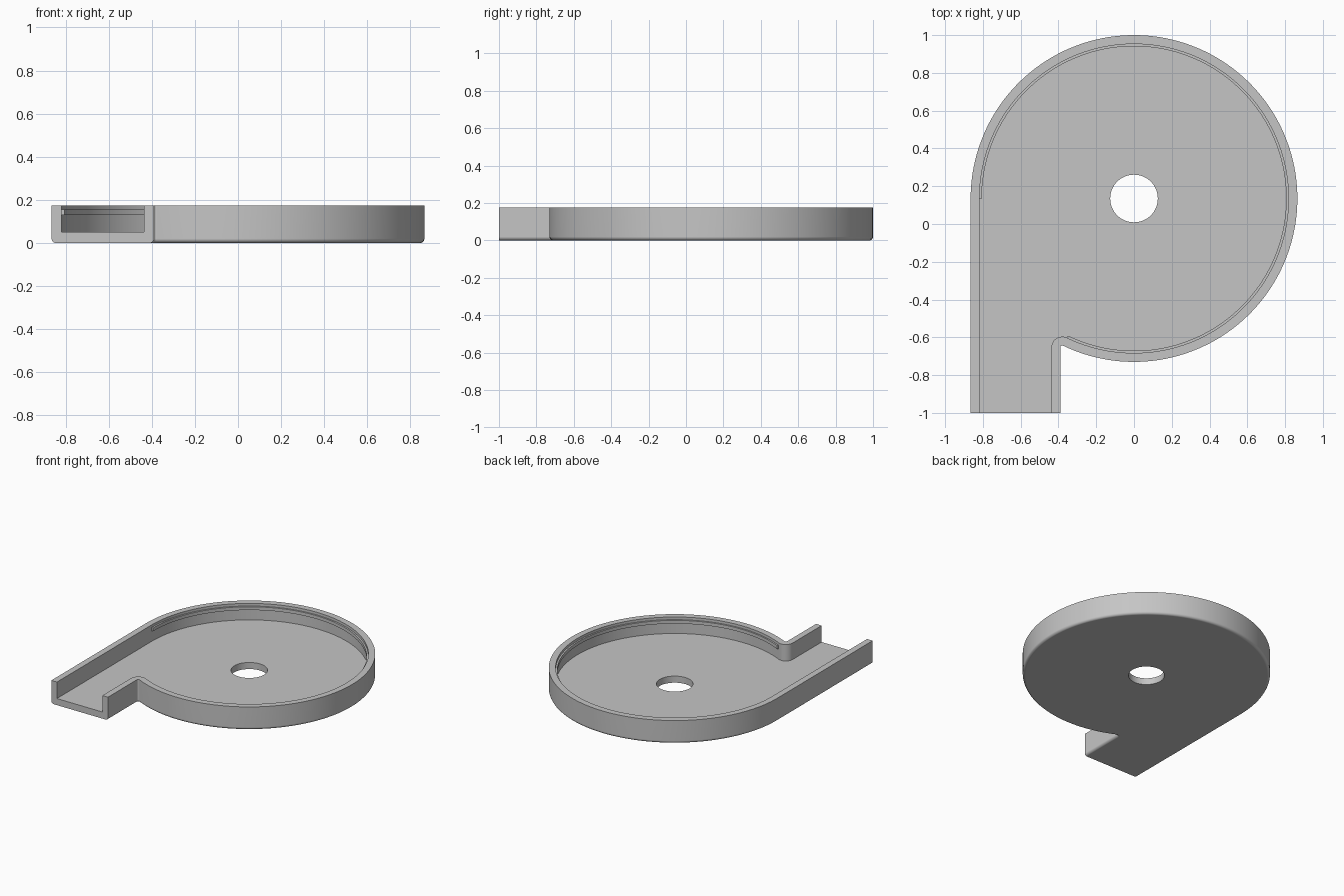
import bpy, bmesh
from math import sin, cos, pi, sqrt, atan2, radians

if "Cube" in bpy.data.objects:
    bpy.data.objects.remove(bpy.data.objects["Cube"])

CY, R = 0.135, 0.865            # drum centre and outer radius
WALL, FLOOR, TOP = 0.047, 0.05, 0.175
FRONT, SPOUT_X = -1.0, -0.39    # spout mouth and its inner-side wall
NOSE = 0.01                     # rounding where spout meets drum
nose_x = SPOUT_X + NOSE
nose_dy = -sqrt((R + NOSE) ** 2 - nose_x ** 2)
END = atan2(nose_dy, nose_x)

grey = bpy.data.materials.new("plain grey")
grey.use_nodes = True
colour = (0.56, 0.56, 0.56, 1)
grey.diffuse_color = colour
grey.node_tree.nodes["Principled BSDF"].inputs["Base Color"].default_value = colour


def arc(cx, cy, r, a, b, n):
    return [(cx + r * cos(a + (b - a) * i / n), cy + r * sin(a + (b - a) * i / n))
            for i in range(n + 1)]


def outline(d):
    """Housing outline moved inward by d, open at the spout mouth."""
    return ([(-R + d, FRONT)]
            + arc(0, CY, R - d, pi, END, 128)
            + arc(nose_x, CY + nose_dy, NOSE + d, END + pi, pi, 12)[1:]
            + [(SPOUT_X - d, FRONT)])


def finish(name, bm):
    bmesh.ops.recalc_face_normals(bm, faces=bm.faces)
    mesh = bpy.data.meshes.new(name)
    bm.to_mesh(mesh)
    bm.free()
    mesh.materials.append(grey)
    ob = bpy.data.objects.new(name, mesh)
    bpy.context.collection.objects.link(ob)
    return ob


def activate(ob):
    bpy.ops.object.select_all(action='DESELECT')
    ob.select_set(True)
    bpy.context.view_layer.objects.active = ob


def smooth(ob):
    activate(ob)
    bpy.ops.object.shade_smooth_by_angle(angle=radians(30))
    mod = ob.modifiers.new("even shading", 'WEIGHTED_NORMAL')
    mod.keep_sharp = True


def bridge(bm, a, b):
    for i in range(len(a) - 1):
        bm.faces.new((a[i], a[i + 1], b[i + 1], b[i]))


# Housing: wall section with a rounded bottom edge, swept along the outline
f = 0.02
section = [(f - f * sin(t), f - f * cos(t)) for t in [pi / 2 * i / 5 for i in range(6)]]
section += [(0, TOP), (WALL, TOP), (WALL, FLOOR)]
bm = bmesh.new()
rows = [[bm.verts.new((x, y, z)) for x, y in outline(d)] for d, z in section]
for a, b in zip(rows, rows[1:]):
    bridge(bm, a, b)
bm.faces.new(rows[0])                                               # underside
bm.faces.new(rows[-1])                                              # floor
bm.faces.new([r[0] for r in rows] + [r[-1] for r in reversed(rows)])  # mouth
housing = finish("housing", bm)

# Round intake hole through the floor
bm = bmesh.new()
bmesh.ops.create_cone(bm, cap_ends=True, segments=64, radius1=0.126, radius2=0.126, depth=0.5)
bmesh.ops.translate(bm, verts=bm.verts, vec=(0, CY, 0))
cutter = finish("hole_cutter", bm)
cutter.hide_render = True
cut = housing.modifiers.new("intake hole", 'BOOLEAN')
cut.operation, cut.solver, cut.object = 'DIFFERENCE', 'EXACT', cutter
activate(housing)
bpy.ops.object.modifier_apply(modifier=cut.name)
bpy.data.objects.remove(cutter)
smooth(housing)

# Narrow rib around the inside of the drum wall
bm = bmesh.new()
inner, outer = R - WALL - 0.012, R - WALL + 0.004
rib = [[bm.verts.new((x, y, z)) for x, y in arc(0, CY, r, pi, END, 128)]
       for r, z in ((inner, 0.13), (inner, 0.155), (outer, 0.155), (outer, 0.13))]
for i in range(4):
    bridge(bm, rib[i], rib[(i + 1) % 4])
for end in (0, -1):
    bm.faces.new([r[end] for r in rib])
smooth(finish("inner_rib", bm))
